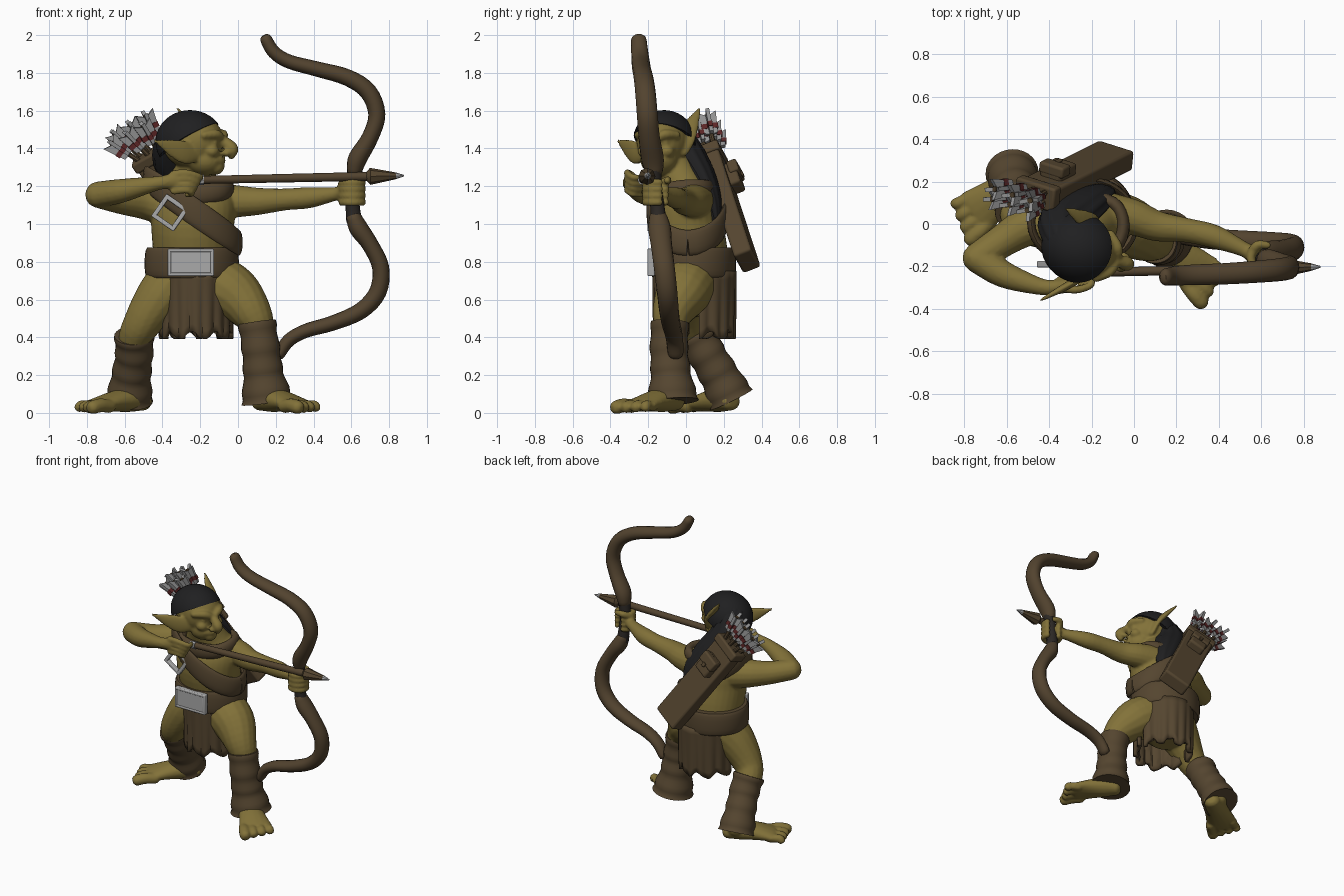
import bpy, bmesh, math
from mathutils import Vector as V, Matrix

if "Cube" in bpy.data.objects:
    bpy.data.objects.remove(bpy.data.objects["Cube"])

def mat(name, r, g, b):
    m = bpy.data.materials.new(name)
    m.diffuse_color = (r, g, b, 1)
    m.use_nodes = True
    m.node_tree.nodes["Principled BSDF"].inputs["Base Color"].default_value = m.diffuse_color
    return m

SKIN = mat("olive skin", 0.225, 0.168, 0.041)
LEATHER = mat("brown leather", 0.09, 0.06, 0.029)
WOOD = mat("bow wood", 0.085, 0.056, 0.028)
DARK = mat("dark grip", 0.025, 0.021, 0.018)
HAIR = mat("black hair", 0.014, 0.014, 0.015)
STEEL = mat("light steel", 0.4, 0.4, 0.4)
FEATHER = mat("grey feather", 0.3, 0.3, 0.3)
RED = mat("dark red band", 0.11, 0.02, 0.02)

X, Y, Z = V((1, 0, 0)), V((0, 1, 0)), V((0, 0, 1))

def spline(p, sub):
    """Catmull-Rom through a list of vectors"""
    if sub == 1:
        return p
    out = []
    for i in range(len(p) - 1):
        a, b, c, d = p[max(i - 1, 0)], p[i], p[i + 1], p[min(i + 2, len(p) - 1)]
        for k in range(sub):
            t = k / sub
            out.append(0.5 * (2 * b + (c - a) * t + (2 * a - 5 * b + 4 * c - d) * t * t
                              + (3 * b - a - 3 * c + d) * t ** 3))
    return out + [p[-1]]

def loft(bm, pts, rad, ref=Z, sides=16, sub=4, fold=(0, 0), cap=True):
    """Elliptic sweep: rad = single values or (radius along ref, radius across)"""
    P = spline([V(p) for p in pts], sub)
    R = spline([V(r) if isinstance(r, tuple) else V((r, r)) for r in rad], sub)
    T = [(P[min(i + 1, len(P) - 1)] - P[max(i - 1, 0)]).normalized() for i in range(len(P))]
    rows = list(zip(P, R, T))
    if cap:   # rounded ends
        s, e = rows[0], rows[-1]
        steps = ((0.5, 0.87), (0.85, 0.5))
        rows = ([(s[0] - s[2] * min(s[1]) * h, s[1] * k, s[2]) for h, k in reversed(steps)] + rows
                + [(e[0] + e[2] * min(e[1]) * h, e[1] * k, e[2]) for h, k in steps])
    rings = []
    for p, r, t in rows:
        n = (ref - t * ref.dot(t)).normalized()
        b = t.cross(n)
        ring = []
        for k in range(sides):
            a = math.tau * k / sides
            f = 1 + fold[1] * math.cos(fold[0] * a)
            ring.append(bm.verts.new(p + f * (n * r[0] * math.cos(a) + b * r[1] * math.sin(a))))
        rings.append(ring)
    for q, w in zip(rings, rings[1:]):
        for k in range(sides):
            j = (k + 1) % sides
            bm.faces.new((q[k], q[j], w[j], w[k]))
    bm.faces.new(rings[0])
    bm.faces.new(rings[-1])

def ball(bm, m, size):
    bmesh.ops.create_uvsphere(bm, u_segments=32, v_segments=20, radius=1,
                              matrix=m @ Matrix.Diagonal((*size, 1)))

def finish(bm, name, m):
    bmesh.ops.recalc_face_normals(bm, faces=bm.faces)
    me = bpy.data.meshes.new(name)
    bm.to_mesh(me)
    bm.free()
    me.materials.append(m)
    ob = bpy.data.objects.new(name, me)
    bpy.context.collection.objects.link(ob)
    return ob

def tube(name, m, *args, **kw):
    bm = bmesh.new()
    loft(bm, *args, **kw)
    return finish(bm, name, m)

def frame(o, x, y, z):
    return Matrix.Translation(o) @ Matrix((x, y, z)).transposed().to_4x4()

def box(name, m, mtx, size, bevel=0.01):
    bm = bmesh.new()
    bmesh.ops.create_cube(bm, size=1, matrix=mtx @ Matrix.Diagonal((*size, 1)))
    ob = finish(bm, name, m)
    if bevel:
        mod = ob.modifiers.new("bevel", 'BEVEL')
        mod.width, mod.segments = bevel, 3
    return ob

def buckle(name, mtx, w, h, bar, deep):
    for s in (-1, 1):
        box(name + "_side", STEEL, mtx @ Matrix.Translation((s * (w - bar) / 2, 0, 0)), (bar, deep, h), 0.006)
        box(name + "_rail", STEEL, mtx @ Matrix.Translation((0, 0, s * (h - bar) / 2)), (w, deep, bar), 0.006)

# --- Body: overlapping volumes fused by a remesh ---
body = bmesh.new()
loft(body, [(-.24, .04, .66), (-.24, .03, .85), (-.24, 0, 1.0), (-.235, 0, 1.12), (-.24, -.02, 1.21), (-.24, -.09, 1.34)],
     [(.2, .18), (.21, .19), (.22, .19), (.22, .17), (.15, .12), (.08, .09)], ref=X, sides=32)
# bow arm
loft(body, [(-.12, .05, 1.12), (0, .03, 1.12), (.11, -.01, 1.12), (.25, -.03, 1.13), (.38, -.06, 1.14), (.52, -.12, 1.16), (.57, -.15, 1.17)],
     [.1, .085, .072, .058, .056, .036, .045])
# drawing arm
loft(body, [(-.38, .01, 1.1), (-.5, -.01, 1.12), (-.62, -.08, 1.13), (-.74, -.16, 1.155)], [.11, .095, .078, .07])
loft(body, [(-.74, -.16, 1.155), (-.62, -.235, 1.175), (-.48, -.285, 1.205), (-.4, -.3, 1.22), (-.32, -.29, 1.23)],
     [.07, .064, .045, .036, (.05, .035)])
# fingers round the grip, and fingers on the arrow
for k in range(4):
    z = 1.115 + k * .035
    loft(body, [(.605 + .055 * math.cos(math.radians(a)), -.16 + .055 * math.sin(math.radians(a)), z)
                for a in range(110, 381, 45)], [.02] * 7, sides=10, sub=3)
    z = 1.265 - k * .03
    loft(body, [(-.34, -.3, z), (-.27, -.31, z + .005), (-.2 - k * .015, -.285, z - .015), (-.21 - k * .02, -.24, z - .02)],
         [.021, .019, .017, .015], sides=10)
loft(body, [(.55, -.15, 1.2), (.58, -.1, 1.23), (.63, -.1, 1.23)], [.025, .022, .018])
loft(body, [(-.35, -.27, 1.21), (-.28, -.24, 1.21), (-.22, -.22, 1.22)], [.024, .02, .016])
# legs
loft(body, [(-.33, .03, .7), (-.42, .01, .6), (-.51, .01, .47), (-.55, .06, .37), (-.56, .22, .1)],
     [.15, .13, .1, .085, .07], ref=X)
loft(body, [(-.14, .02, .7), (-.02, -.02, .63), (.07, -.07, .53), (.11, -.08, .42), (.14, -.07, .1)],
     [.155, .145, .11, .085, .07], ref=X)

def foot(heel, toe, inner):
    h, d = V((*heel, 0)), V((*toe, 0)) - V((*heel, 0))
    s = V((-d.y, d.x, 0)).normalized()
    loft(body, [h + d * f + Z * z for f, z in ((.08, .06), (.25, .07), (.5, .06), (.75, .042))],
         [(.06, .05), (.078, .065), (.092, .055), (.112, .036)], ref=s)
    for k in range(4):   # big toe on the inner side
        o = s * inner * (.085 - .056 * k)
        r = (.038, .032, .03, .028)[k]
        loft(body, [h + d * .7 + o * .9 + Z * .035, h + d * .85 + o * 1.0 + Z * .04, h + d * (.97 - .03 * k) + o * 1.05 + Z * .03],
             [r * .95, r, r], sides=10)

foot((-.48, .25), (-.83, -.005), 1)
foot((.1, -.04), (.385, -.31), -1)

# head, turned to look along the arrow
F, L = V((.95, -.31, .0)).normalized(), V((.31, .95, 0)).normalized()
H = frame(V((-.24, -.12, 1.42)), F, L, Z)
def hp(f, l, u):
    return H @ V((f, l, u))
def hball(f, l, u, size):
    ball(body, H @ Matrix.Translation((f, l, u)), size)
hball(0, 0, .02, (.165, .14, .15))
hball(.07, 0, -.08, (.1, .1, .085))
hball(.125, 0, -.115, (.05, .05, .045))
for s in (-1, 1):
    loft(body, [hp(.165, .01 * s, .03), hp(.15, .06 * s, .055), hp(.1, .11 * s, .05)], [.022, .026, .02], sides=10)
    hball(.125, .06 * s, -.035, (.04, .04, .035))
    hball(.195, .03 * s, -.045, (.025, .018, .018))
    hball(.144, .055 * s, .01, (.014, .02, .012))
loft(body, [hp(.14, 0, .035), hp(.185, 0, .01), hp(.22, 0, -.025), hp(.215, 0, -.06)], [.028, .03, .034, .02], ref=L)
loft(body, [hp(.14, -.055, -.085), hp(.168, 0, -.083), hp(.14, .055, -.085)], [.014, .016, .014], sides=8)
# long pointed ears
loft(body, [(-.2, -.21, 1.37), (-.27, -.265, 1.375), (-.34, -.305, 1.4), (-.45, -.365, 1.445)],
     [(.035, .02), (.06, .019), (.05, .017), (.005, .005)])
loft(body, [(-.17, -.03, 1.38), (-.19, -.005, 1.45), (-.25, .03, 1.53), (-.325, .075, 1.615)],
     [(.04, .02), (.055, .02), (.04, .018), (.006, .006)], ref=Y)
ob = finish(body, "body", SKIN)
rm = ob.modifiers.new("fuse", 'REMESH')
rm.mode, rm.voxel_size, rm.use_smooth_shade = 'VOXEL', 0.009, True
sm = ob.modifiers.new("soften", 'SMOOTH')
sm.factor, sm.iterations = 0.5, 3

# --- Hair: cap cut along the hairline, and long mane ---
bm = bmesh.new()
ball(bm, H @ Matrix.Translation((-.015, 0, .015)), (.185, .165, .168))
cut = bmesh.ops.bisect_plane(bm, geom=bm.verts[:] + bm.edges[:] + bm.faces[:], plane_co=hp(.11, 0, .1),
                             plane_no=F * .5 - Z * .86, clear_outer=True)
bmesh.ops.holes_fill(bm, edges=[e for e in cut['geom_cut'] if isinstance(e, bmesh.types.BMEdge)])
finish(bm, "hair_cap", HAIR)
tube("hair_mane", HAIR, [(-.33, -.07, 1.46), (-.33, .01, 1.34), (-.25, .08, 1.22), (-.17, .13, 1.1), (-.12, .16, .98)],
     [(.1, .1), (.12, .1), (.12, .085), (.09, .06), (.03, .02)], ref=X, sides=48, fold=(12, .03))

# --- Clothing ---
tube("belt", LEATHER, [(-.245, .04, z) for z in (.715, .73, .79, .855, .875)],
     [(.235, .215), (.245, .222), (.25, .225), (.245, .222), (.235, .215)], ref=X, sides=40, sub=2, cap=False)

def skirt(name, start, end, ry):
    """Pleated hanging panel over an arc of the waist, with a ragged hem"""
    bm, rows, n = bmesh.new(), [], 60
    for j in range(9):
        v, row = j / 8, []
        for i in range(n + 1):
            a = math.radians(start + (end - start) * i / n)
            f = 1 - .04 * v + .06 * (v + .2) * abs(math.sin(a * 9)) - .03 * v
            row.append(bm.verts.new((-.222 + .2 * f * math.cos(a), .05 + ry * f * math.sin(a),
                                     .75 - v * (.34 + .02 * math.sin(a * 9 + 1)))))
        rows.append(row)
    for q, w in zip(rows, rows[1:]):
        for i in range(n):
            bm.faces.new((q[i], q[i + 1], w[i + 1], w[i]))
    s = finish(bm, name, LEATHER).modifiers.new("thickness", 'SOLIDIFY')
    s.thickness = .03

skirt("front_skirt", 190, 350, .225)
skirt("back_skirt", 5, 175, .215)

loop = [math.tau * k / 32 for k in range(33)]
tube("chest_strap", LEATHER, [(-.24 + .245 * math.cos(a), .01 + .2 * math.sin(a), 1.07 - .17 * math.cos(a)) for a in loop],
     [(.068, .02)] * 33, sub=1, cap=False)
tube("collar", LEATHER, [(-.42, .0, 1.2), (-.37, -.11, 1.16), (-.22, -.15, 1.16), (-.09, -.11, 1.17), (-.05, 0, 1.19), (-.1, .1, 1.19), (-.25, .13, 1.18)],
     [(.05, .03), (.06, .03), (.058, .03), (.05, .03), (.045, .03), (.045, .03), (.045, .03)])
front = frame(V((-.25, -.185, .797)), X, Y, Z)
box("belt_buckle_plate", STEEL, front, (.235, .03, .135), .014)
buckle("belt_buckle", front, .245, .145, .018, .038)
buckle("strap_buckle", frame(V((-.36, -.19, 1.06)), V((.82, 0, -.57)), Y, V((.57, 0, .82))), .145, .145, .024, .03)

# --- Leg wraps ---
def wrap(name, pts, rad):
    P, R = spline([V(p) for p in pts], 4), spline([V((r, r)) for r in rad], 4)
    R = [r * (1 + .04 * math.sin(i * 2.1)) for i, r in enumerate(R)]
    tube(name, LEATHER, P, [tuple(r) for r in R], ref=X, sides=28, sub=2, cap=False)

wrap("right_leg_wrap", [(-.55, .055, .41), (-.55, .11, .31), (-.565, .18, .19), (-.575, .24, .07)], [.105, .1, .105, .125])
wrap("left_leg_wrap", [(.1, -.085, .48), (.12, -.09, .34), (.135, -.08, .2), (.155, -.07, .06)], [.1, .1, .108, .138])

# --- Bow ---
upper = [(.618, -.17, 1.29), (.635, -.178, 1.35), (.70, -.195, 1.46), (.735, -.205, 1.58), (.69, -.215, 1.7), (.58, -.225, 1.775),
         (.42, -.235, 1.82), (.27, -.24, 1.86), (.19, -.245, 1.91), (.15, -.25, 1.975)]
lower = [(.615, -.147, 1.03), (.64, -.14, .975), (.70, -.13, .89), (.755, -.115, .77), (.74, -.1, .64), (.65, -.09, .54),
         (.5, -.08, .475), (.36, -.07, .435), (.27, -.06, .385), (.22, -.055, .315)]
limb = [(.05, .042), (.06, .05), (.056, .044), (.055, .045), (.054, .046), (.052, .044), (.05, .04), (.048, .037), (.045, .035), (.041, .032)]
tube("bow_upper_limb", WOOD, upper, limb, ref=Y)
tube("bow_lower_limb", WOOD, lower, limb, ref=Y)
tube("bow_grip", DARK, [(.62, -.17, 1.29), (.605, -.163, 1.18), (.608, -.15, 1.08), (.615, -.147, 1.02)], [.04, .036, .038, .042], ref=Y)

# --- Nocked arrow ---
tail, tip = V((-.25, -.23, 1.232)), V((.88, -.202, 1.256))
def along(x):
    return tail.lerp(tip, (x + .25) / 1.13)
def arrow_part(name, m, spans, rad, sides):
    tube(name, m, [along(x) for x in spans], rad, sides=sides, sub=1, cap=False)
arrow_part("arrow_shaft", WOOD, (-.19, .72), [.021, .024], 12)
arrow_part("arrow_nock", STEEL, (-.225, -.18), [.024, .028], 8)
arrow_part("arrow_head", LEATHER, (.68, .7, .835), [.024, .045, .018], 8)
arrow_part("arrow_tip", STEEL, (.835, .88), [.018, .004], 8)

# --- Quiver on the back ---
top, bottom = V((-.47, .135, 1.38)), V((-.085, .325, .8))
A = (bottom - top).normalized()
N = Matrix.Rotation(math.radians(-16), 3, A) @ (Y - A * A.y).normalized()
if N.x < (Y - A * A.y).normalized().x:   # lean the outer face towards +x
    N = Matrix.Rotation(math.radians(32), 3, A) @ N
W = A.cross(N)
Q = frame((top + bottom) / 2, W, N, -A)
size = (bottom - top).length
box("quiver", LEATHER, Q, (.2, .1, size), .015)
box("quiver_rim", LEATHER, frame(top + A * .03, W, N, -A), (.22, .12, .06), .012)
pouch = frame(top + A * .2 + N * .07, W, N, -A)
box("quiver_pouch", LEATHER, pouch, (.12, .07, .14), .015)
box("pouch_flap", LEATHER, pouch @ Matrix.Translation((0, .02, .035)), (.135, .055, .075), .012)
box("pouch_stud", LEATHER, pouch @ Matrix.Translation((0, .05, 0)), (.025, .012, .03), .004)
for i in (-1, 0, 1):
    for j in (-1, 1):
        a = top + W * .05 * i + N * .025 * j + A * .04
        b = top - A * (.165 + .012 * j) + W * (.1 * i + .012 * j - .03) + N * (.032 * j + .015)
        d = (b - a).normalized()
        u = (W - d * W.dot(d)).normalized()
        tube("quiver_arrow", WOOD, [a, b], [.014, .014], ref=W, sides=8, sub=1, cap=False)
        fl = frame(b - d * .06, u, d.cross(u), d)
        for turn in (0.35, 0.35 + math.pi / 2):   # crossed vanes, swept out at the end
            R = fl @ Matrix.Rotation(turn, 4, 'Z')
            for s in (-1, 1):
                bm = bmesh.new()
                outline = ((0, -.06), (.036, -.05), (.05, .075), (0, .045))
                f = bm.faces.new([bm.verts.new(R @ V((s * x, -.01, z))) for x, z in outline])
                g = bmesh.ops.extrude_face_region(bm, geom=[f])['geom']
                bmesh.ops.translate(bm, verts=[v for v in g if isinstance(v, bmesh.types.BMVert)],
                                    vec=R.to_3x3() @ V((0, .02, 0)))
                finish(bm, "fletching", FEATHER)
            box("fletching_band", RED, R @ Matrix.Translation((0, 0, -.01)), (.09, .025, .028), 0)

# --- Smooth shading with sharp edges kept ---
for o in bpy.data.objects:
    o.select_set(o.type == 'MESH')
bpy.context.view_layer.objects.active = ob
bpy.ops.object.shade_smooth_by_angle(angle=math.radians(40))
